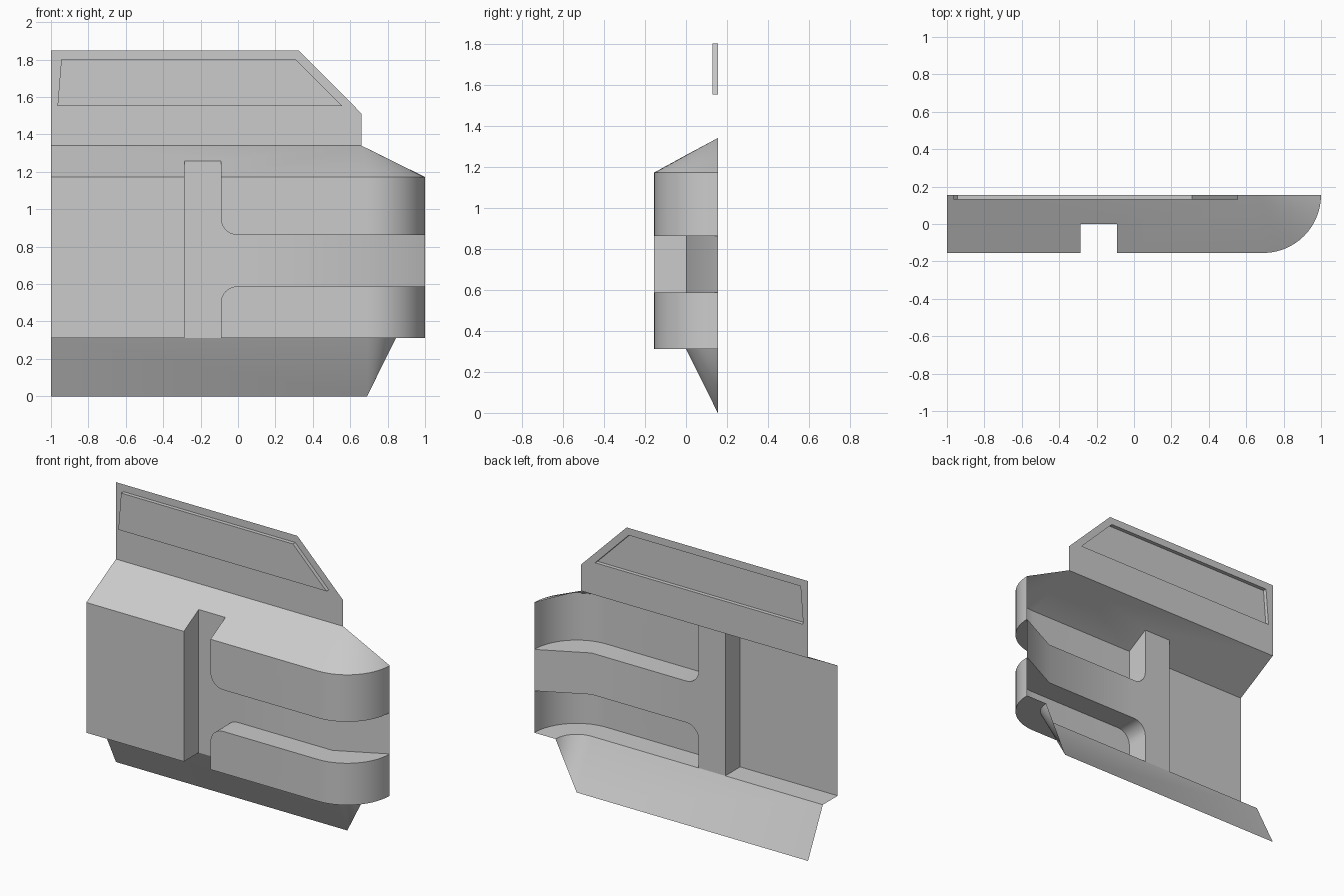
import bpy, bmesh
from math import sin, cos, pi
from mathutils import Vector

if "Cube" in bpy.data.objects:
    bpy.data.objects.remove(bpy.data.objects["Cube"])

grey = bpy.data.materials.new("plain grey")
grey.use_nodes = True
COLOUR = (0.6, 0.6, 0.6, 1)
grey.diffuse_color = COLOUR
grey.node_tree.nodes["Principled BSDF"].inputs["Base Color"].default_value = COLOUR

# Main dimensions
FRONT, MID, BACK = -0.155, 0.0, 0.155
BASE, SHOULDER, ROOF = 0.312, 1.172, 1.34
SLOT_L, SLOT_R, SLOT_TOP = -0.287, -0.092, 1.257
LOW, HIGH = 0.588, 0.862
TURN, RADIUS, STEPS = 0.69, 0.09, 14


def build(name, faces, facing):
    """Open sheet made of polygons, turned towards a direction."""
    bm = bmesh.new()
    for pts in faces:
        bm.faces.new([bm.verts.new(p) for p in pts])
    bmesh.ops.remove_doubles(bm, verts=bm.verts, dist=0.0005)
    for f in bm.faces:
        f.normal_update()
    total = sum((f.normal * f.calc_area() for f in bm.faces), Vector())
    if total.dot(Vector(facing)) < 0:
        bmesh.ops.reverse_faces(bm, faces=bm.faces)
    mesh = bpy.data.meshes.new(name)
    bm.to_mesh(mesh)
    bm.free()
    mesh.materials.append(grey)
    obj = bpy.data.objects.new(name, mesh)
    bpy.context.collection.objects.link(obj)
    bpy.ops.object.select_all(action="DESELECT")
    obj.select_set(True)
    bpy.context.view_layer.objects.active = obj
    bpy.ops.object.shade_smooth_by_angle()


def loft(a, b):
    """Quads between two paths of equal length."""
    return [(a[i], a[i + 1], b[i + 1], b[i]) for i in range(len(a) - 1)]


def fan(tip, path):
    return [(tip, path[i], path[i + 1]) for i in range(len(path) - 1)]


def corner(r, z):
    """Rounded outer corner ending on the back plane."""
    angles = [i / STEPS * pi / 2 for i in range(STEPS + 1)]
    return [(TURN + r * sin(a), BACK - r * cos(a), z) for a in angles]


def at_y(path, y):
    return [(x, y, z) for x, z in path]


def fillet(z, side):
    """Slot wall turning into the channel wall; side is +1 above, -1 below."""
    angles = [i / 8 * pi / 2 for i in range(9)]
    return [(SLOT_R + RADIUS * (1 - cos(a)), z + side * RADIUS * (1 - sin(a)))
            for a in angles]


OUTER, INNER = BACK - FRONT, BACK - MID

# Left block: front, slot wall and underside
build("left_block_front", [at_y([(-1, BASE), (SLOT_L, BASE),
      (SLOT_L, SHOULDER), (-1, SHOULDER)], FRONT)], (0, -1, 0))
build("slot_left_wall", [[(SLOT_L, FRONT, BASE), (SLOT_L, MID, BASE),
      (SLOT_L, MID, SLOT_TOP), (SLOT_L, FRONT, SHOULDER)]], (1, 0, 0))
build("left_block_underside", [[(-1, FRONT, BASE), (SLOT_L, FRONT, BASE),
      (SLOT_L, MID, BASE), (-1, MID, BASE)]], (0, 0, -1))

# Two wrapped bands with the channel between them
for name, side, inner, outer in (("upper_band", 1, HIGH, SHOULDER),
                                 ("lower_band", -1, LOW, BASE)):
    curve = fillet(inner, side)
    outline = [(SLOT_R, outer)] + curve + [(TURN, inner), (TURN, outer)]
    build(name + "_front", [at_y(outline, FRONT)]
          + loft(corner(OUTER, inner), corner(OUTER, outer)), (0, -1, 0))
    # Wall running down the slot, round the fillet and along the channel
    top = SLOT_TOP if side > 0 else outer
    path = curve + [(TURN, inner)]
    wall = loft(at_y(path, FRONT), at_y(path, MID))
    wall.append([(SLOT_R, FRONT, outer), (SLOT_R, MID, top),
                 (*(curve[0][0], MID), curve[0][1]), (curve[0][0], FRONT, curve[0][1])])
    wall.append([(TURN, MID, inner)] + corner(OUTER, inner))
    build(name + "_inner_wall", wall, (-1, 0, -side))

# Underside of the lower band
build("lower_band_underside", [[(SLOT_R, FRONT, BASE), (TURN, FRONT, BASE),
      (TURN, MID, BASE), (SLOT_R, MID, BASE)]]
      + loft(corner(OUTER, BASE), corner(INNER, BASE)), (0, 0, -1))

# Recessed floor of slot and channel, angled back at the outer end
recess = ([(SLOT_L, BASE), (SLOT_R, BASE)] + fillet(LOW, -1)
          + [(TURN, LOW), (TURN, HIGH)] + fillet(HIGH, 1)[::-1]
          + [(SLOT_R, SLOT_TOP), (SLOT_L, SLOT_TOP)])
build("recess_floor", [at_y(recess, MID),
      [(TURN, MID, LOW), (1, BACK, LOW), (1, BACK, HIGH), (TURN, MID, HIGH)]],
      (0, -1, 0))

# Sloping shoulder, notched by the slot, with a fanned corner
tip = (0.66, BACK, ROOF)
build("shoulder", [[(-1, FRONT, SHOULDER), (SLOT_L, FRONT, SHOULDER),
      (SLOT_L, MID, SLOT_TOP), (SLOT_R, MID, SLOT_TOP),
      (SLOT_R, FRONT, SHOULDER), (TURN, FRONT, SHOULDER), tip,
      (-1, BACK, ROOF)]] + fan(tip, corner(OUTER, SHOULDER)), (0, 0, 1))

# Lower skirt sloping back, with a fanned corner
toe = (TURN, BACK, 0)
build("skirt", [[(-1, MID, BASE), (TURN, MID, BASE), toe, (-1, BACK, 0)]]
      + fan(toe, corner(INNER, BASE)), (0, -1, -1))

# Upper panel around the window opening, with the raised pane
window = [(-0.965, 1.553), (0.555, 1.553), (0.31, 1.8), (-0.945, 1.8)]
rim = [(-1, ROOF), (0.66, ROOF), (0.66, 1.512), (0.325, 1.848), (-1, 1.848)]
hole, edge = at_y(window, BACK), at_y(rim, BACK)
build("upper_panel", [(edge[0], edge[1], hole[1], hole[0]),
      (edge[1], edge[2], hole[1]), (edge[2], edge[3], hole[2], hole[1]),
      (edge[3], edge[4], hole[3], hole[2]),
      (edge[4], edge[0], hole[0], hole[3])], (0, -1, 0))
pane = at_y(window, 0.13)
build("window_pane", [pane] + loft(pane + pane[:1], hole + hole[:1]), (0, -1, 0))
